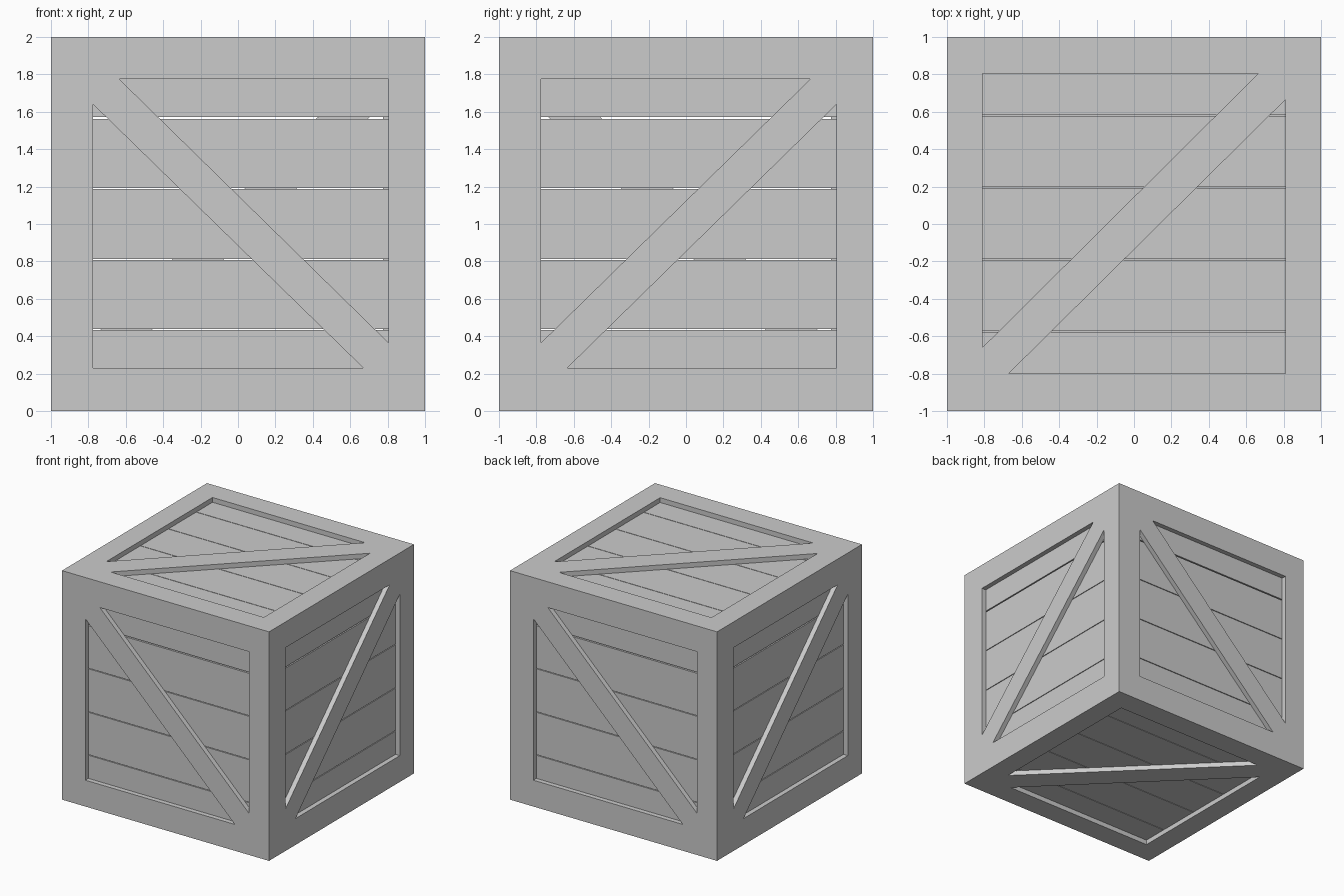
import bpy, bmesh
from math import radians
from mathutils import Matrix, Vector

if "Cube" in bpy.data.objects:
    bpy.data.objects.remove(bpy.data.objects["Cube"])

T = 0.042      # depth of the recess / frame thickness
P = 0.04       # plank thickness
CENTRE = Matrix.Translation((0, 0, 1))


def make_object(name, bm, hidden=False):
    bmesh.ops.recalc_face_normals(bm, faces=bm.faces)
    me = bpy.data.meshes.new(name)
    bm.to_mesh(me)
    bm.free()
    ob = bpy.data.objects.new(name, me)
    bpy.context.collection.objects.link(ob)
    if hidden:
        ob.hide_render = True
        ob.hide_viewport = True
        ob.display_type = 'WIRE'
    return ob


def add_prism(bm, mat, outline, w0, w1):
    """Extrude a (u, v) outline between two heights in the side's own space."""
    face = bm.faces.new([bm.verts.new(mat @ Vector((u, v, w0))) for u, v in outline])
    ext = bmesh.ops.extrude_face_region(bm, geom=[face], use_keep_orig=True)
    top = [g for g in ext['geom'] if isinstance(g, bmesh.types.BMVert)]
    shift = mat.to_3x3() @ Vector((0, 0, w1 - w0))
    bmesh.ops.translate(bm, verts=top, vec=shift)


def rect(u0, u1, v0, v1):
    return [(u0, v0), (u1, v0), (u1, v1), (u0, v1)]


# triangular openings either side of each diagonal brace
DOWN = [[(-.635, .775), (.805, .775), (.805, -.635)],
        [(-.775, .64), (-.775, -.77), (.67, -.77)]]
UP = [[(-.775, .775), (-.775, -.635), (.665, .775)],
      [(-.635, -.77), (.805, -.77), (.805, .64)]]
CAP = [[(-.81, .805), (-.81, -.66), (.665, .805)],
       [(-.67, -.80), (.81, -.80), (.81, .665)]]


def wall(k):
    return CENTRE @ Matrix.Rotation(radians(90 * k), 4, 'Z') @ Matrix.Rotation(radians(90), 4, 'X')


SIDES = {
    "front": (wall(0), DOWN), "right": (wall(1), UP),
    "back": (wall(2), DOWN), "left": (wall(3), UP),
    "top": (CENTRE.copy(), CAP),
    "bottom": (CENTRE @ Matrix.Rotation(radians(180), 4, 'X'), CAP),
}

# (centre, width) of the slits between planks
WALL_SLITS = [(-.565, .006), (-.19, .006), (.19, .006), (.567, .010)]
CAP_SLITS = [(-.575, .005), (-.19, .005), (.196, .005), (.581, .005)]

# planks behind each side
inner = 1 - T
for name, (mat, _) in SIDES.items():
    cap = name in ("top", "bottom")
    slits = CAP_SLITS if cap else WALL_SLITS
    end = inner if cap else inner - P
    lo = [-end] + [c + w / 2 for c, w in slits]
    hi = [c - w / 2 for c, w in slits] + [end]
    bm = bmesh.new()
    for v0, v1 in zip(lo, hi):
        add_prism(bm, mat, rect(-inner, inner if cap else inner - P, v0, v1), inner - P, inner)
    make_object(name + "_planks", bm)

# outer frame with braces: hollow cube with the openings cut out
bm = bmesh.new()
bmesh.ops.create_cube(bm, size=2, matrix=CENTRE)
frame = make_object("crate_frame", bm)

bm = bmesh.new()
bmesh.ops.create_cube(bm, size=2 * inner, matrix=CENTRE)
hollow = make_object("hollow_cutter", bm, True)

bm = bmesh.new()
for mat, openings in SIDES.values():
    for tri in openings:
        add_prism(bm, mat, tri, 0.9, 1.1)
windows = make_object("opening_cutter", bm, True)

for cutter in (hollow, windows):
    mod = frame.modifiers.new(cutter.name, 'BOOLEAN')
    mod.operation = 'DIFFERENCE'
    mod.solver = 'EXACT'
    mod.object = cutter
